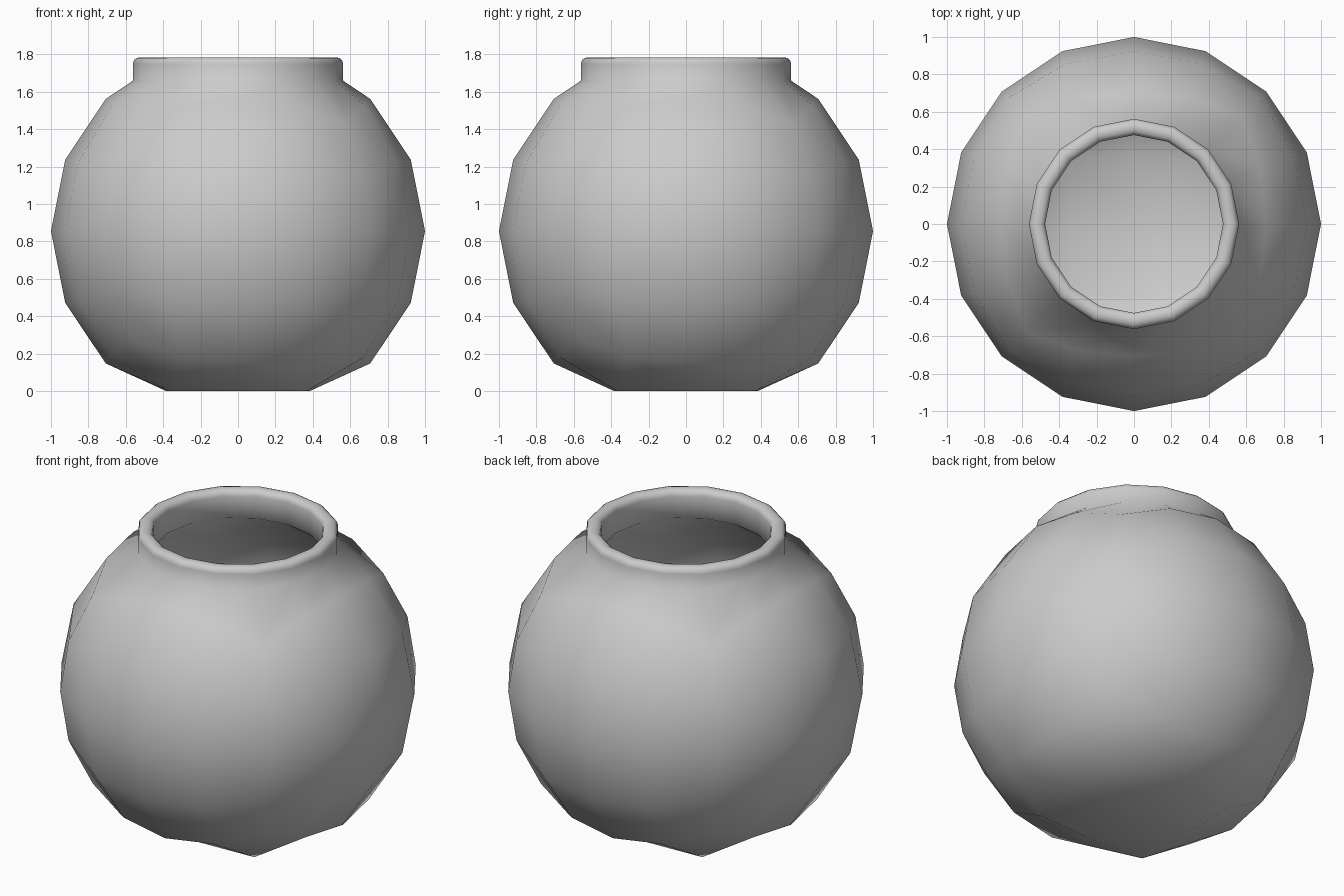
import bpy, bmesh, math

old = bpy.data.objects.get("Cube")
if old:
    bpy.data.objects.remove(old, do_unlink=True)

CENTRE_Z = 0.855
NECK_RADIUS = 0.562
NECK_BASE, RIM_TOP = 1.66, 1.785
WALL = 0.085

# Clay colour
clay = bpy.data.materials.new("grey_clay")
clay.use_nodes = True
colour = (0.6, 0.6, 0.6, 1)
clay.diffuse_color = colour
clay.node_tree.nodes["Principled BSDF"].inputs["Base Color"].default_value = colour

# Round body: a cube subdivided twice, pushed onto a sphere each time
bm = bmesh.new()
bmesh.ops.create_cube(bm, size=2)
for _ in range(2):
    bmesh.ops.subdivide_edges(bm, edges=bm.edges[:], cuts=1, use_grid_fill=True)
    for v in bm.verts:
        v.co.normalize()

# Open the top, flatten the base
bmesh.ops.delete(bm, geom=[v for v in bm.verts if v.co.z > 0.8], context='VERTS')
for v in bm.verts:
    v.co.z = max(v.co.z + CENTRE_Z, 0)

# Neck: extrude the opening to a circle, then straight up
step = math.pi / 8
for height in (NECK_BASE, RIM_TOP):
    border = [e for e in bm.edges if e.is_boundary]
    new = bmesh.ops.extrude_edge_only(bm, edges=border)["geom"]
    for v in new:
        if isinstance(v, bmesh.types.BMVert):
            a = round(math.atan2(v.co.y, v.co.x) / step) * step
            v.co = (NECK_RADIUS * math.cos(a), NECK_RADIUS * math.sin(a), height)
bmesh.ops.recalc_face_normals(bm, faces=bm.faces[:])
lowest = min(bm.faces, key=lambda f: f.calc_center_median().z)
if lowest.normal.z > 0:
    bmesh.ops.reverse_faces(bm, faces=bm.faces[:])
for f in bm.faces:
    f.smooth = True

mesh = bpy.data.meshes.new("round_pot")
bm.to_mesh(mesh)
bm.free()
mesh.materials.append(clay)
pot = bpy.data.objects.new("round_pot", mesh)
bpy.context.collection.objects.link(pot)

# Wall thickness and rounded lip
wall = pot.modifiers.new("wall", 'SOLIDIFY')
wall.thickness = WALL
wall.offset = -1
wall.use_even_offset = True
lip = pot.modifiers.new("rounded_lip", 'BEVEL')
lip.width = 0.036
lip.segments = 3
lip.limit_method = 'ANGLE'
lip.angle_limit = math.radians(75)
